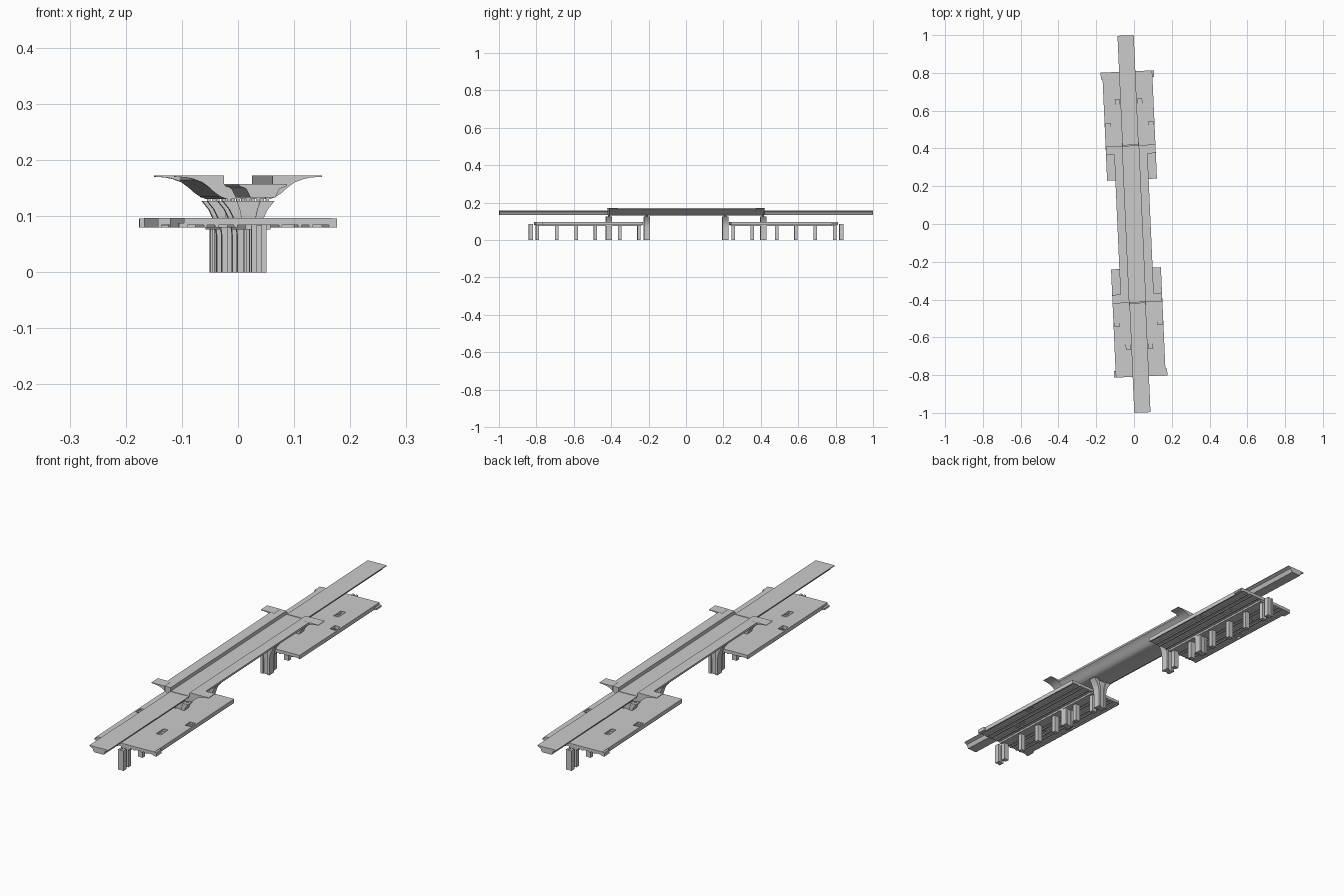
import bpy, bmesh, math
from mathutils import Matrix

if "Cube" in bpy.data.objects:
    bpy.data.objects.remove(bpy.data.objects["Cube"])

TILT = math.atan(0.0445)          # whole station is turned slightly about z


def make(name, solids, turn=0.0, smooth=False):
    """One object from solids given as (profile in xz, y0, y1)."""
    bm = bmesh.new()
    for prof, y0, y1 in solids:
        a = [bm.verts.new((x, y0, z)) for x, z in prof]
        b = [bm.verts.new((x, y1, z)) for x, z in prof]
        n = len(prof)
        bm.faces.new(a)
        bm.faces.new(b[::-1])
        for i in range(n):
            j = (i + 1) % n
            bm.faces.new((a[j], a[i], b[i], b[j]))
    bmesh.ops.recalc_face_normals(bm, faces=bm.faces)
    bm.transform(Matrix.Rotation(TILT + turn, 4, 'Z'))
    me = bpy.data.meshes.new(name)
    bm.to_mesh(me)
    bm.free()
    ob = bpy.data.objects.new(name, me)
    bpy.context.collection.objects.link(ob)
    if smooth:
        bpy.ops.object.select_all(action='DESELECT')
        ob.select_set(True)
        bpy.context.view_layer.objects.active = ob
        bpy.ops.object.shade_smooth_by_angle(angle=math.radians(35))
    return ob


def box(x0, x1, y0, y1, z0, z1):
    return ([(x0, z0), (x1, z0), (x1, z1), (x0, z1)], y0, y1)


def mirror(half):
    """Close a right-hand half profile into a symmetric one."""
    return half + [(-x, z) for x, z in reversed(half)]


# station hull: curved underside, raised platforms, sunken track bed
hull = mirror([(0.040, 0.131), (0.050, 0.135), (0.060, 0.142), (0.070, 0.151),
               (0.079, 0.159), (0.088, 0.164), (0.088, 0.172),
               (0.043, 0.172), (0.043, 0.157)])
make("station_hull", [(hull, -0.415, 0.415)], smooth=True)

# approach viaduct: thin deck on a box girder
deck = mirror([(0.022, 0.133), (0.030, 0.149), (0.043, 0.154), (0.043, 0.157)])

# pier outline, flaring at the top
flare = [(0.020, 0.0), (0.020, 0.065), (0.022, 0.082), (0.027, 0.097),
         (0.034, 0.112), (0.046, 0.127)]
pier = mirror(flare)
strip = flare + [(x * 0.45, z) for x, z in reversed(flare)]
strip_l = [(-x, z) for x, z in strip]

# wing bracket carrying the platform out at the station ends
wing = [(0.070, 0.151), (0.082, 0.160), (0.098, 0.166), (0.112, 0.169),
        (0.131, 0.170), (0.131, 0.1725), (0.070, 0.1725)]
wing_l = [(-x, z) for x, z in wing]

for side, turn in (("back", 0.0), ("front", math.pi)):
    make(side + "_viaduct_deck", [(deck, 0.418, 0.999)], turn)
    make(side + "_platform_wings",
         [(wing, 0.37, 0.416), (wing_l, 0.37, 0.416)], turn, True)

    # concourse slab with four stair openings
    slab = make(side + "_concourse_slab",
                [box(-0.132, 0.132, 0.235, 0.808, 0.084, 0.097)], turn)
    holes = make(side + "_opening_cutter",
                 [box(s * x - w, s * x + w, y - l, y + l, 0.07, 0.12)
                  for s in (1, -1)
                  for x, y, w, l in ((0.113, 0.52, 0.013, 0.018),
                                     (0.059, 0.636, 0.011, 0.026))], turn)
    holes.hide_render = True
    holes.hide_viewport = True
    cut = slab.modifiers.new("openings", 'BOOLEAN')
    cut.operation = 'DIFFERENCE'
    cut.object = holes
    cut.solver = 'EXACT'

    # stair flights sloping down inside the openings
    flights = []
    for s in (1, -1):
        for x, y, w, l in ((0.113, 0.52, 0.013, 0.018),
                           (0.059, 0.636, 0.011, 0.026)):
            for i in range(4):
                y0 = y - l + i * l / 2
                z = 0.093 - i * 0.003
                flights.append(box(s * x - w, s * x + w, y0, y0 + l / 2,
                                   z - 0.004, z))
    make(side + "_stairs", flights, turn)

    # underside: edge beams, long ribs and the middle beam
    ribs = [box(s * x - 0.003, s * x + 0.003, 0.236, 0.807, 0.080, 0.0845)
            for s in (1, -1) for x in (0.129, 0.094, 0.074, 0.040)]
    ribs.append(box(-0.022, 0.022, 0.238, 0.805, 0.076, 0.0845))
    make(side + "_slab_beams", ribs, turn)

    # low lips at the outer slab corners
    make(side + "_corner_lips",
         [box(0.130, 0.141, 0.772, 0.808, 0.080, 0.088),
          box(-0.141, -0.130, 0.772, 0.808, 0.080, 0.096)], turn)

    # row of square concourse columns
    make(side + "_concourse_columns",
         [box(-0.011, 0.011, y - 0.009, y + 0.009, 0, 0.078)
          for y in (0.252, 0.355, 0.485, 0.588, 0.692, 0.795)], turn)

    # grooved outer viaduct column
    make(side + "_end_column",
         [box(-0.009, 0.009, 0.823, 0.839, 0, 0.083),
          box(-0.013, -0.004, 0.820, 0.842, 0, 0.085),
          box(0.004, 0.013, 0.820, 0.842, 0, 0.085)], turn)

    # flared piers with side strips, bearings on top
    for label, y in (("inner", 0.21), ("outer", 0.413)):
        make(side + "_" + label + "_pier",
             [(pier, y - 0.011, y + 0.011),
              (strip, y - 0.016, y + 0.016),
              (strip_l, y - 0.016, y + 0.016)], turn, True)
        make(side + "_" + label + "_bearings",
             [box(x - 0.003, x + 0.003, y - 0.004, y + 0.004, 0.126, 0.134)
              for x in (-0.034, -0.018, 0, 0.018, 0.034)], turn)
